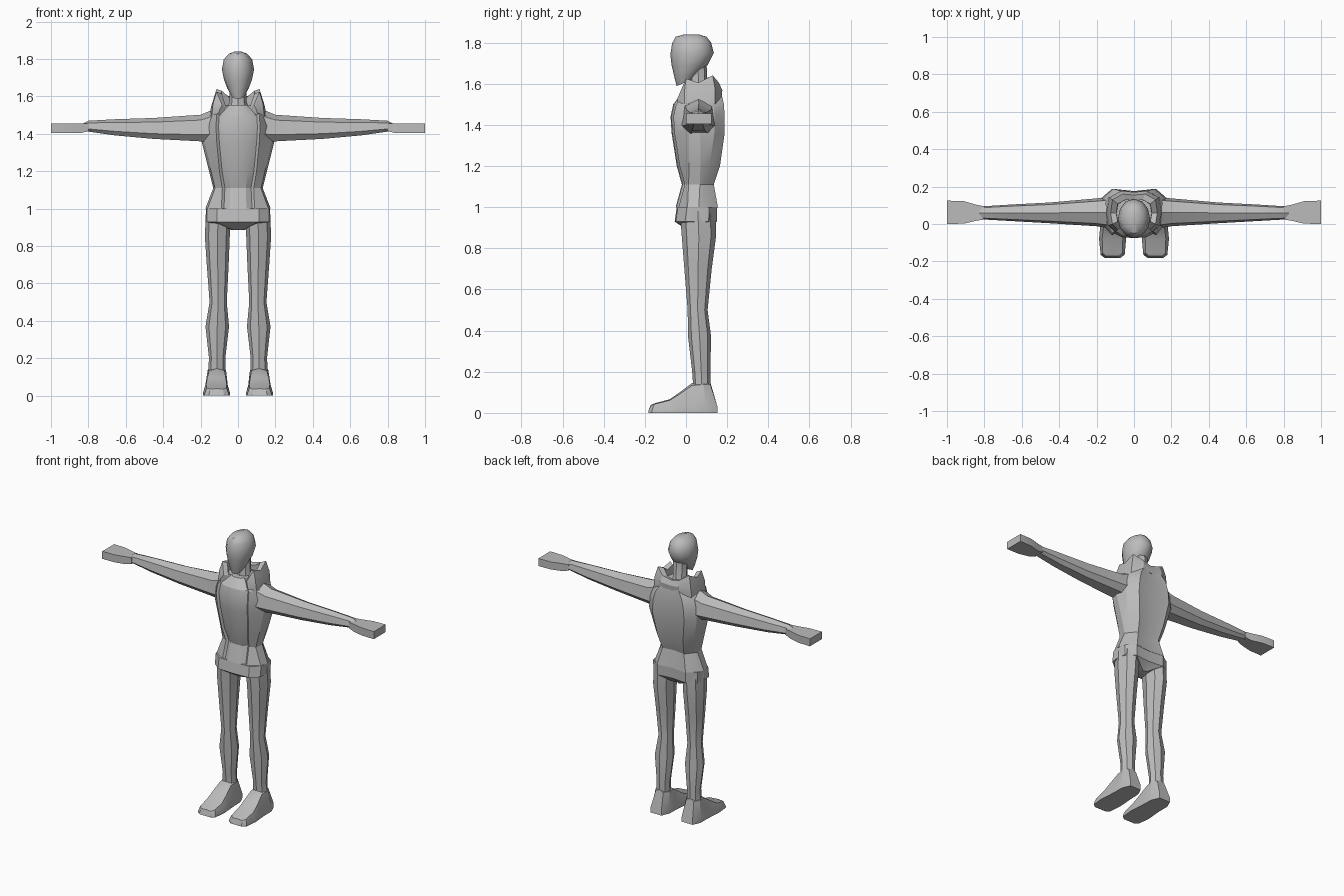
import bpy, bmesh, math

grey = bpy.data.materials.new("mid_grey")
grey.diffuse_color = (0.5, 0.5, 0.5, 1)


def finish(name, bm, angle=30):
    """Clean up, shade smooth with sharp edges, link."""
    bmesh.ops.remove_doubles(bm, verts=bm.verts, dist=0.0004)
    bmesh.ops.recalc_face_normals(bm, faces=bm.faces)
    for f in bm.faces:
        f.smooth = True
    for e in bm.edges:
        e.smooth = len(e.link_faces) == 2 and e.calc_face_angle(0) < math.radians(angle)
    me = bpy.data.meshes.new(name)
    bm.to_mesh(me)
    bm.free()
    me.materials.append(grey)
    ob = bpy.data.objects.new(name, me)
    bpy.context.collection.objects.link(ob)
    return ob


def loft(name, rings, angle=30):
    """Skin closed rings in order and cap both ends."""
    bm = bmesh.new()
    vs = [[bm.verts.new(p) for p in r] for r in rings]
    n = len(vs[0])
    for a, b in zip(vs, vs[1:]):
        for i in range(n):
            j = (i + 1) % n
            bm.faces.new((a[i], a[j], b[j], b[i]))
    bm.faces.new(vs[0])
    bm.faces.new(vs[-1])
    return finish(name, bm, angle)


def mirror(ob):
    m = ob.modifiers.new("mirror", 'MIRROR')
    m.use_axis[0] = True


def oval(front, back, x0, x1, n=8):
    """Ring between a front and a back (y, z) point; may be tilted."""
    pts = []
    for i in range(n):
        t = 2 * math.pi * i / n
        k = (1 - math.cos(t)) / 2
        pts.append(((x0 + x1) / 2 + (x1 - x0) / 2 * math.sin(t),
                    front[0] + (back[0] - front[0]) * k,
                    front[1] + (back[1] - front[1]) * k))
    return pts


def both(half):
    """Complete a half ring whose first and last points lie on x = 0."""
    return half + [(-x, y, z) for x, y, z in half[-2:0:-1]]


# Jacket: z, half width, front y, back y, front panel half width
rings = []
for z, w, f, b, p in [(1.0, .175, -.05, .155, .075), (1.11, .132, -.02, .135, .07),
                      (1.2, .155, -.045, .165, .085), (1.36, .195, -.07, .188, .1),
                      (1.44, .185, -.075, .188, .104), (1.5, .16, -.062, .184, .1),
                      (1.555, .1, -.02, .172, .045)]:
    m = (f + b) / 2
    rings.append(both([(0, f, z), (p * .6, f + .004, z), (p, f + .024, z),
                       (p + .014, f + .014, z), (w * .93, m - .045, z), (w, m + .01, z),
                       (w * .9, b - .05, z), (w * .6, b, z), (0, b - .012, z)]))
loft("jacket", rings, 25)

# Hips with crotch wedge
rings = []
for z, w, f, b in [(1.0, .172, -.045, .152), (.93, .172, -.055, .15), (.885, .03, .01, .1)]:
    rings.append(both([(0, f, z), (w * .65, f + .005, z), (w * .97, f + .05, z),
                       (w, (f + b) / 2, z), (w * .95, b - .04, z), (w * .6, b, z), (0, b - .01, z)]))
loft("hips", rings, 25)

# Legs: z, front y, back y, inner x, outer x
legs = [(.98, -.03, .145, .035, .172), (.85, -.02, .145, .044, .177), (.7, -.008, .125, .05, .167),
        (.5, .008, .105, .06, .152), (.37, .01, .122, .048, .174), (.2, .03, .118, .068, .155),
        (.13, .035, .118, .066, .16)]
mirror(loft("leg", [oval((f, z), (b, z), i, o) for z, f, b, i, o in legs], 25))

# Shoes: top y, bottom y, top z, bottom inner/outer x, top inner/outer x
rings = []
for yt, yb, z, i, o, ti, to in [(-.172, -.183, .038, .075, .155, .08, .15),
                                (-.155, -.165, .046, .05, .178, .062, .168),
                                (-.08, -.08, .066, .042, .187, .06, .17),
                                (-.03, -.03, .1, .045, .182, .065, .165),
                                (.03, .03, .145, .05, .178, .072, .155),
                                (.085, .1, .15, .052, .178, .064, .162),
                                (.118, .152, .15, .075, .155, .085, .14)]:
    c = (ti + to) / 2
    rings.append([(i, yb, 0), (o, yb, 0), (o, yb, z * .22), (to, yt, z * .92),
                  (c, yt, z), (ti, yt, z * .92), (i, yb, z * .22)])
mirror(loft("shoe", rings))

# Arms: x, front y, back y, bottom z, top z
rings = []
for x, f, b, lo, hi in [(.12, -.025, .145, 1.355, 1.535), (.2, -.012, .137, 1.36, 1.502),
                        (.45, .004, .115, 1.373, 1.485), (.66, .016, .104, 1.392, 1.478),
                        (.8, .024, .095, 1.412, 1.47), (.835, .024, .095, 1.41, 1.452)]:
    w, h, m = b - f, hi - lo, (f + b) / 2
    rings.append([(x, m - .28 * w, lo), (x, f, lo + .25 * h), (x, f + .1 * w, hi - .2 * h),
                  (x, m, hi), (x, b - .1 * w, hi - .2 * h), (x, b, lo + .25 * h),
                  (x, m + .28 * w, lo)])
mirror(loft("arm", rings, 25))

# Flat mitten hands
mirror(loft("hand", [[(x, f, lo), (x, b, lo), (x, b, 1.454), (x, f, 1.454)]
                     for x, f, b, lo in [(.8, .024, .095, 1.415), (.84, .018, .102, 1.404),
                                         (.91, .002, .122, 1.404), (1, 0, .125, 1.404)]]))

# Hood collar: a thick wall swept round the back of the neck (x, y, base z, top z)
path = [(.085, -.03, 1.5, 1.555), (.115, .0, 1.5, 1.625), (.125, .06, 1.48, 1.605),
        (.115, .13, 1.5, 1.64), (.06, .16, 1.53, 1.605), (0, .155, 1.53, 1.59)]
rings = []
for x, y, lo, hi in path + [(-x, y, lo, hi) for x, y, lo, hi in path[-2::-1]]:
    cy = .05 + (y - .05) * .72
    rings.append([(x * 1.22, .05 + (y - .05) * 1.12, lo), (x * 1.16, .05 + (y - .05) * 1.15, (lo + hi) / 2),
                  (x, y, hi), (x * .76, cy, hi - .01), (x * .72, cy, lo)])
loft("collar", rings, 25)

# Neck
loft("neck", [oval((.0, 1.5), (.125, 1.53), -.065, .065), oval((.02, 1.57), (.105, 1.58), -.045, .045),
              oval((.015, 1.68), (.1, 1.7), -.048, .048)])

# Head: tilted rings from jaw to crown
loft("head", [oval((-.045, 1.588), (.03, 1.622), -.036, .036, 12),
              oval((-.055, 1.625), (.075, 1.66), -.057, .057, 12),
              oval((-.07, 1.69), (.105, 1.69), -.075, .075, 12),
              oval((-.076, 1.74), (.135, 1.75), -.086, .086, 12),
              oval((-.068, 1.795), (.122, 1.8), -.076, .076, 12),
              oval((-.05, 1.828), (.1, 1.828), -.05, .05, 12),
              oval((-.005, 1.84), (.06, 1.84), -.018, .018, 12)], 40)
